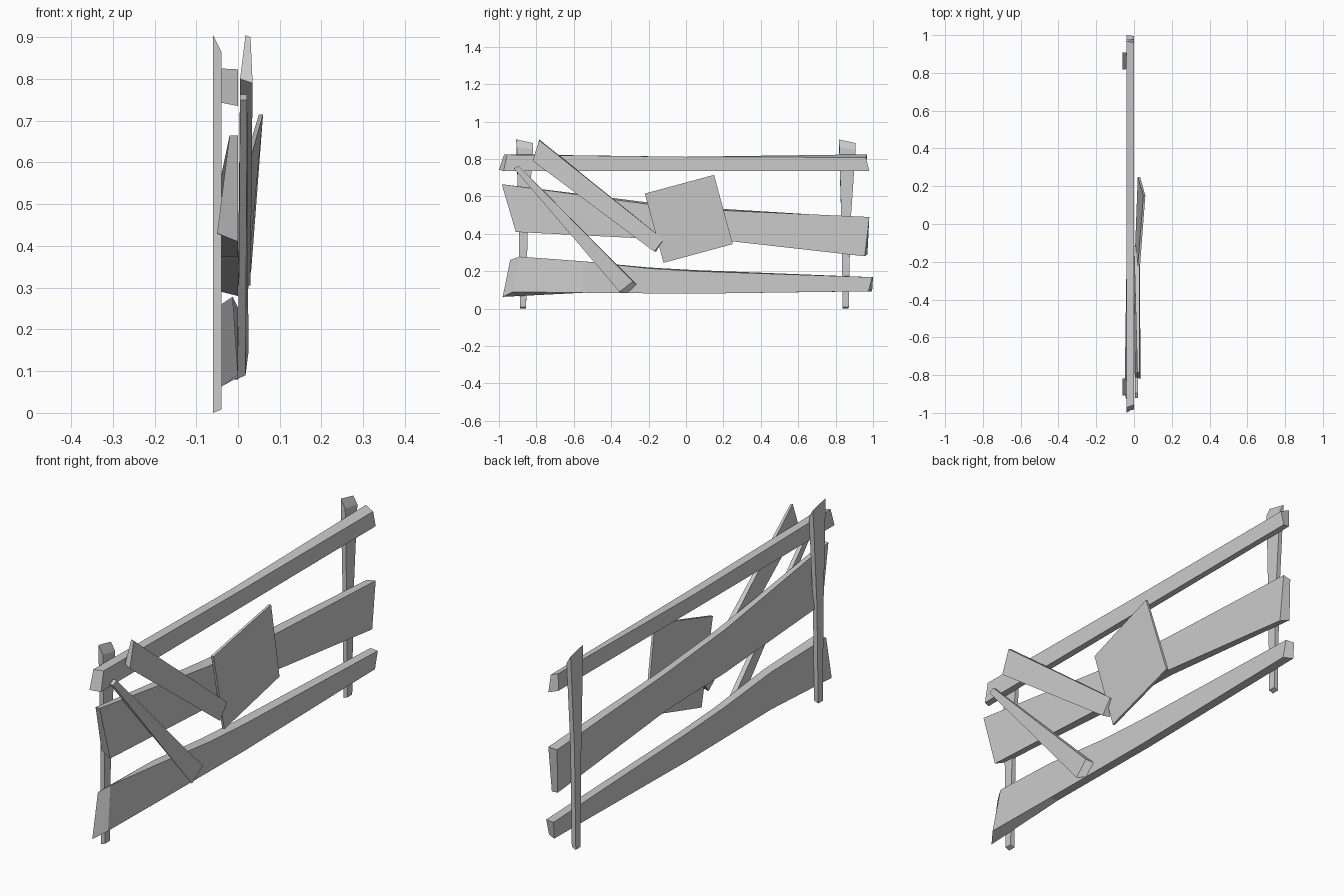
import bpy, bmesh


def board(name, sections):
    """Loft four-sided sections into a rough-hewn board.
    Section: front edge A (y, z), front edge B (y, z), x back/front at A,
    x back/front at B, (dy, dz) shift of the back edges A and B."""
    bm = bmesh.new()
    rings = []
    for (a, b, xa, xb, sa, sb) in sections:
        pts = [(xa[0], a[0] + sa[0], a[1] + sa[1]), (xa[1], *a),
               (xb[1], *b), (xb[0], b[0] + sb[0], b[1] + sb[1])]
        rings.append([bm.verts.new(p) for p in pts])
    for r, s in zip(rings, rings[1:]):
        for i in range(4):
            j = (i + 1) % 4
            bm.faces.new((r[i], r[j], s[j], s[i]))
    bm.faces.new(rings[0])
    bm.faces.new(rings[-1])
    bmesh.ops.recalc_face_normals(bm, faces=bm.faces)
    me = bpy.data.meshes.new(name)
    bm.to_mesh(me)
    bm.free()
    ob = bpy.data.objects.new(name, me)
    bpy.context.collection.objects.link(ob)
    return ob


O = (0, 0)
X = (-0.04, 0.0)

# Upright posts, tapering towards the ground, sloped tops
for name, y in (("left_post", -0.87), ("right_post", 0.855)):
    px = (-0.06, -0.04)
    board(name, [
        ((y - 0.018, 0.008), (y + 0.015, 0.008), px, px, (0, -0.008), (0, -0.008)),
        ((y - 0.024, 0.45), (y + 0.024, 0.45), px, px, O, O),
        ((y - 0.035, 0.865), (y + 0.052, 0.85), px, px, (-0.003, 0.04), (0, 0.035)),
    ])

# Three horizontal rails
board("top_rail", [
    ((-0.975, 0.735), (-0.957, 0.823), X, X, (-0.025, 0.008), (-0.015, 0.002)),
    ((0, 0.735), (0, 0.812), X, X, (0, 0.01), O),
    ((0.98, 0.735), (0.962, 0.808), X, X, (-0.015, 0.012), (0.005, 0.017)),
])
board("middle_rail", [
    ((-0.91, 0.41), (-0.985, 0.665), (-0.05, 0.0), (-0.02, 0.0), (0.01, 0.02), O),
    ((-0.22, 0.375), (-0.22, 0.56), X, X, O, (0, 0.01)),
    ((0.2, 0.365), (0.2, 0.525), X, X, O, (0, 0.008)),
    ((0.955, 0.28), (0.98, 0.49), X, X, (0.015, 0.01), (-0.005, -0.005)),
])
board("bottom_rail", [
    ((-0.925, 0.09), (-0.89, 0.278), X, (-0.04, -0.013), (-0.055, -0.027), (-0.05, -0.018)),
    ((-0.55, 0.085), (-0.55, 0.253), X, X, O, O),
    ((-0.2, 0.082), (-0.2, 0.215), X, X, O, (0, 0.005)),
    ((0.05, 0.08), (0.05, 0.2), X, X, O, (0, 0.006)),
    ((0.975, 0.093), (0.995, 0.168), X, X, (0.02, 0), (0.005, 0)),
])

# Two fallen slats leaning across the front
board("upper_diagonal_slat", [
    ((-0.82, 0.79), (-0.785, 0.9), (0.005, 0.035), (0.018, 0.03), (0.01, 0.01), (0, 0.005)),
    ((-0.17, 0.305), (-0.12, 0.37), (0.0, 0.03), (0.0, 0.03), (0.01, 0), (0, 0)),
])
board("lower_diagonal_slat", [
    ((-0.92, 0.75), (-0.895, 0.763), (0.005, 0.022), (0.005, 0.022), O, O),
    ((-0.355, 0.09), (-0.285, 0.145), (0.0, 0.018), (0.0, 0.025), (0.04, -0.008), (0.02, -0.015)),
])

# Square patch board, tilted outward at the top
board("patch_board", [
    ((-0.12, 0.245), (-0.22, 0.615), (0.006, 0.016), (0.02, 0.032), O, O),
    ((0.25, 0.345), (0.15, 0.715), (0.02, 0.032), (0.05, 0.06), O, O),
])
